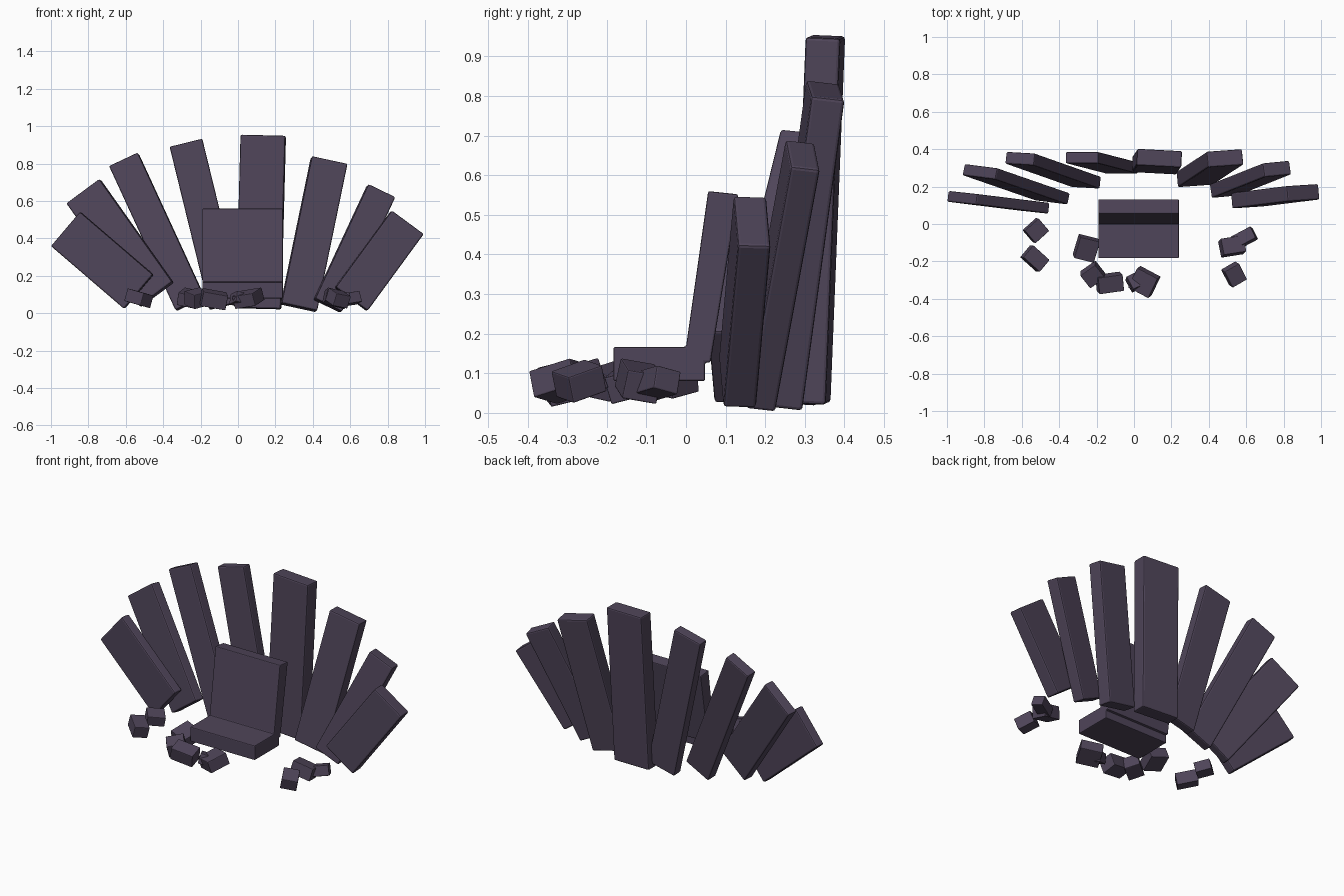
import bpy, bmesh
from math import radians
from mathutils import Matrix, Vector, Euler

cube = bpy.data.objects.get("Cube")
if cube:
    bpy.data.objects.remove(cube, do_unlink=True)

stone = bpy.data.materials.new("dark purple stone")
stone.use_nodes = True
COLOUR = (0.078, 0.059, 0.1, 1)
stone.diffuse_color = COLOUR
stone.node_tree.nodes["Principled BSDF"].inputs["Base Color"].default_value = COLOUR


def finish(name, bm, chamfer):
    """Chamfer the edges and link the mesh as an object."""
    bmesh.ops.recalc_face_normals(bm, faces=bm.faces)
    bmesh.ops.bevel(bm, geom=bm.edges[:], offset=chamfer, segments=2,
                    profile=0.5, affect='EDGES', clamp_overlap=True)
    mesh = bpy.data.meshes.new(name)
    bm.to_mesh(mesh)
    bm.free()
    mesh.materials.append(stone)
    obj = bpy.data.objects.new(name, mesh)
    bpy.context.collection.objects.link(obj)
    return obj


def block(name, matrix, size, chamfer):
    bm = bmesh.new()
    bmesh.ops.create_cube(bm, size=1, matrix=matrix @ Matrix.Diagonal((*size, 1)))
    return finish(name, bm, chamfer)


def slab(name, base, top, width, thickness, yaw):
    """Standing slab running from its base centre to its top centre."""
    base, top = Vector(base), Vector(top)
    up = (top - base).normalized()
    across = Vector((0, 1, 0)).cross(up).normalized()
    depth = up.cross(across)
    frame = Matrix((across, depth, up)).transposed().to_4x4()
    place = Matrix.Translation((base + top) / 2) @ frame @ Matrix.Rotation(radians(yaw), 4, 'Z')
    block(name, place, (width, thickness, (top - base).length), 0.008)


# Fan of standing slabs, from the right side to the left
slab("right_outer_slab", (-.53, .092, .115), (-.92, .14, .45), .24, .058, -4)
slab("right_middle_slab", (-.435, .145, .10), (-.825, .28, .65), .22, .062, -6)
slab("right_inner_slab", (-.255, .225, .05), (-.61, .35, .82), .17, .065, -3)
slab("right_centre_slab", (-.065, .30, .04), (-.278, .355, .91), .18, .062, 0)
slab("left_centre_slab", (.11, .315, .025), (.135, .352, .95), .24, .088, -3)
slab("left_inner_slab", (.325, .245, .03), (.487, .352, .815), .195, .085, 4)
slab("left_middle_slab", (.48, .182, .04), (.765, .295, .652), .16, .075, 5)
slab("left_outer_slab", (.605, .13, .075), (.905, .167, .485), .212, .083, 3)

# Seat with a leaning back, extruded across from its side profile
profile = [(-.183, .08), (.048, .08), (.048, .127), (.062, .127),
           (.132, .552), (.056, .56), (0, .167), (-.183, .167)]
bm = bmesh.new()
face = bm.faces.new([bm.verts.new((-.19, y, z)) for y, z in profile])
side = bmesh.ops.extrude_face_region(bm, geom=[face])
bmesh.ops.translate(bm, vec=(.43, 0, 0),
                    verts=[v for v in side["geom"] if isinstance(v, bmesh.types.BMVert)])
finish("seat", bm, 0.005)

# Rubble: centre, size, tilt in degrees
rubble = [
    ((-.525, -.035, .08), (.10, .09, .06), (12, 8, 42)),
    ((-.53, -.185, .08), (.12, .085, .07), (-10, 12, -42)),
    ((-.255, -.13, .08), (.11, .12, .07), (14, 12, -14)),
    ((-.22, -.27, .08), (.10, .09, .08), (15, -12, 35)),
    ((-.13, -.315, .075), (.135, .09, .08), (14, 10, 8)),
    ((.055, -.31, .08), (.125, .12, .07), (16, -8, -28)),
    ((.005, -.31, .075), (.07, .08, .06), (-14, 15, 25)),
    ((.535, -.27, .08), (.09, .10, .07), (18, 10, 30)),
    ((.525, -.12, .08), (.125, .09, .075), (-10, 14, 9)),
    ((.59, -.075, .075), (.12, .07, .06), (-14, -8, 28)),
]
for i, (centre, size, tilt) in enumerate(rubble, 1):
    turn = Euler([radians(a) for a in tilt]).to_matrix().to_4x4()
    block(f"rubble_{i}", Matrix.Translation(centre) @ turn, size, 0.004)
